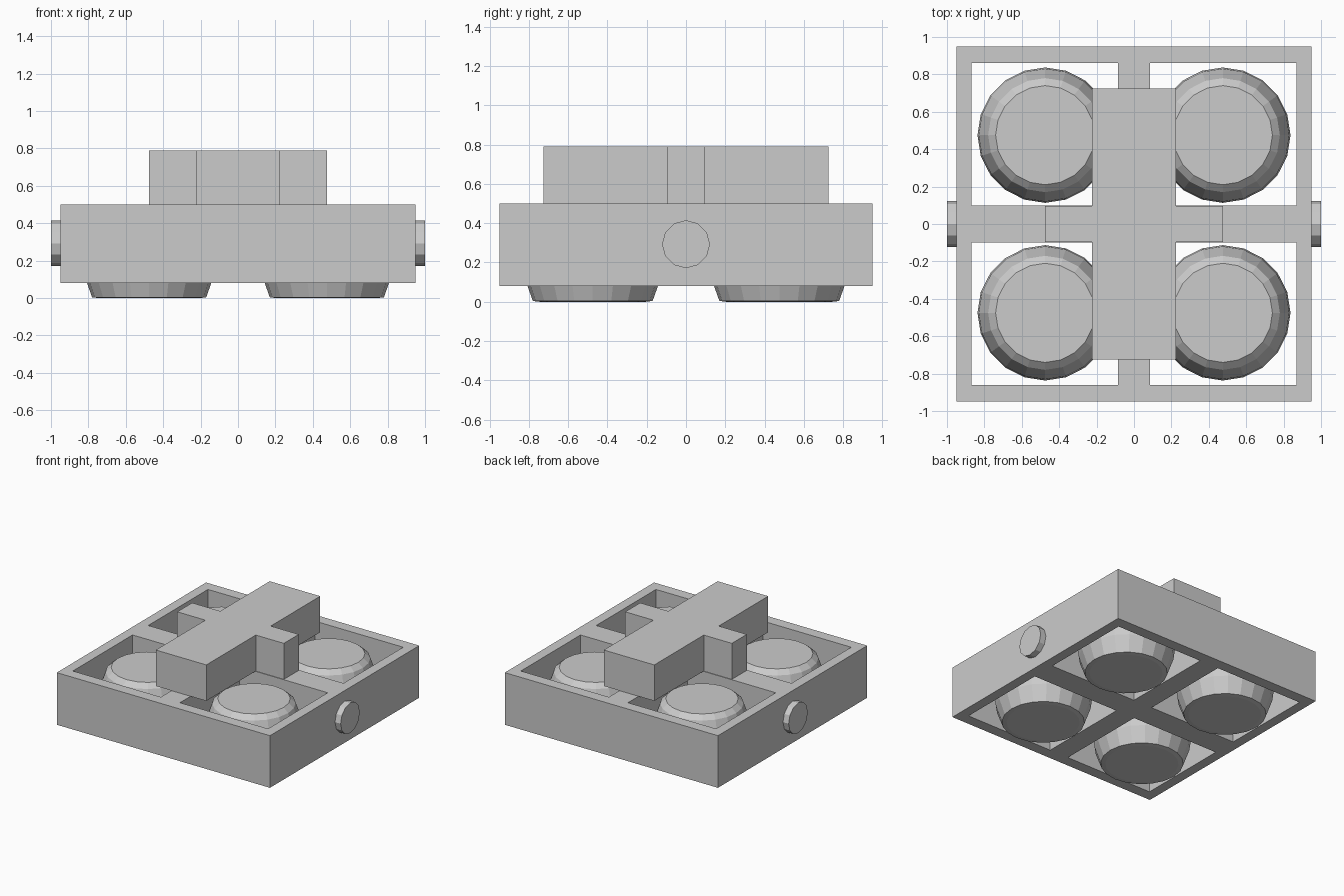
import bpy, bmesh, math
from mathutils import Matrix

if "Cube" in bpy.data.objects:
    bpy.data.objects.remove(bpy.data.objects["Cube"])


def finish(bm, name):
    bmesh.ops.recalc_face_normals(bm, faces=bm.faces)
    mesh = bpy.data.meshes.new(name)
    bm.to_mesh(mesh)
    bm.free()
    obj = bpy.data.objects.new(name, mesh)
    bpy.context.collection.objects.link(obj)
    return obj


def grid_prism(name, xs, ys, keep, z0, z1):
    """Raise the kept cells of an uneven grid into one solid block."""
    bm = bmesh.new()
    v = [[bm.verts.new((x, y, z0)) for y in ys] for x in xs]
    for i in range(len(xs) - 1):
        for j in range(len(ys) - 1):
            if keep(i, j):
                bm.faces.new((v[i][j], v[i + 1][j], v[i + 1][j + 1], v[i][j + 1]))
    loose = [p for p in bm.verts if not p.link_faces]
    bmesh.ops.delete(bm, geom=loose, context='VERTS')
    ext = bmesh.ops.extrude_face_region(bm, geom=bm.faces[:], use_keep_orig=True)
    top = [g for g in ext['geom'] if isinstance(g, bmesh.types.BMVert)]
    bmesh.ops.translate(bm, verts=top, vec=(0, 0, z1 - z0))
    # merge coplanar cells into clean faces
    bmesh.ops.recalc_face_normals(bm, faces=bm.faces)
    bmesh.ops.dissolve_limit(bm, angle_limit=0.01, verts=bm.verts[:], edges=bm.edges[:])
    return finish(bm, name)


def lathe(name, profile, sides, matrix):
    """Turn a (radius, height) profile about its axis and cap both ends."""
    bm = bmesh.new()
    rings = [[bm.verts.new((r * math.cos(a), r * math.sin(a), z))
              for a in (2 * math.pi * k / sides for k in range(sides))]
             for r, z in profile]
    for lo, hi in zip(rings, rings[1:]):
        for k in range(sides):
            n = (k + 1) % sides
            bm.faces.new((lo[k], lo[n], hi[n], hi[k]))
    bm.faces.new(rings[0])
    bm.faces.new(rings[-1])
    bm.transform(matrix)
    return finish(bm, name)


# Square frame with four open cells
grid_prism("frame", (-0.95, -0.87, -0.085, 0.085, 0.87, 0.95),
           (-0.95, -0.86, -0.1, 0.1, 0.86, 0.95),
           lambda i, j: not (i in (1, 3) and j in (1, 3)), 0.08, 0.5)

# Cross-shaped block on top
grid_prism("top_cross", (-0.475, -0.225, 0.225, 0.475),
           (-0.725, -0.095, 0.095, 0.725),
           lambda i, j: i == 1 or j == 1, 0.5, 0.79)

# Four rounded pots, one in each cell
POT = [(0.27, 0.0), (0.305, 0.004), (0.35, 0.13), (0.362, 0.22),
       (0.355, 0.31), (0.305, 0.455), (0.265, 0.49)]
for x, xn in ((-0.475, "left"), (0.475, "right")):
    for y, yn in ((-0.475, "front"), (0.475, "back")):
        lathe(f"pot_{yn}_{xn}", POT, 20, Matrix.Translation((x, y, 0)))

# Side pegs
for s, n in ((-1, "left"), (1, "right")):
    lathe(f"peg_{n}", [(0.122, 0.9), (0.122, 1.0)], 12,
          Matrix.Translation((0, 0, 0.293)) @ Matrix.Rotation(s * math.pi / 2, 4, 'Y'))
